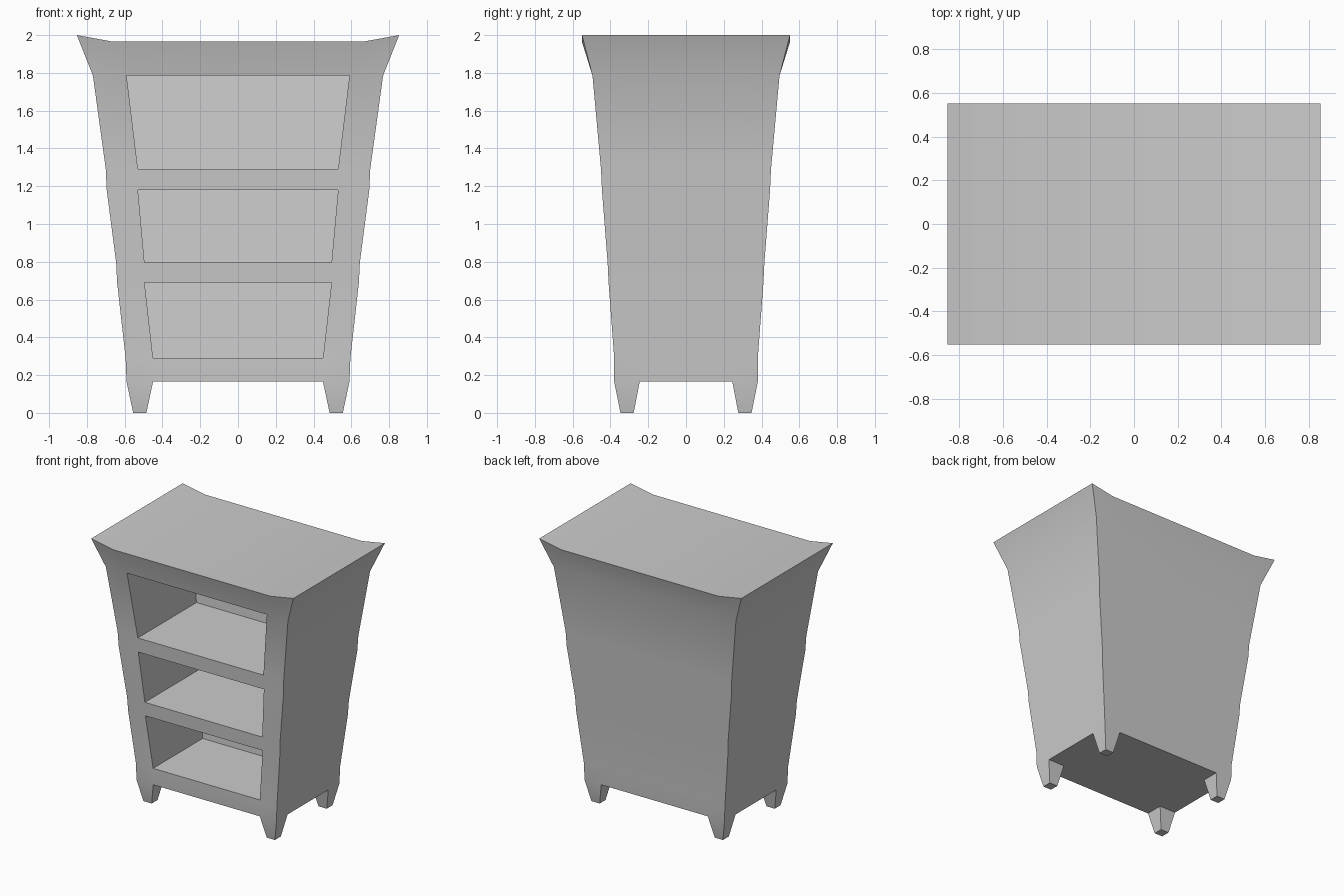
import bpy, bmesh, math

if "Cube" in bpy.data.objects:
    bpy.data.objects.remove(bpy.data.objects["Cube"])

# Body levels: height, half width, half width of the inner columns, half depth
LEVELS = [
    (0.165, 0.59, 0.45, 0.38),
    (0.29, 0.595, 0.45, 0.38),
    (0.69, 0.64, 0.495, 0.41),
    (0.795, 0.645, 0.495, 0.415),
    (1.18, 0.695, 0.53, 0.445),
    (1.29, 0.70, 0.53, 0.45),
    (1.785, 0.768, 0.59, 0.495),
    (2.0, 0.853, 0.66, 0.551),
]
OPENINGS = (1, 3, 5)     # levels where an open shelf starts
SAG = 0.035              # dip of the top between its raised ends
RIM = ([(i, 0) for i in range(4)] + [(3, 1), (3, 2)] +
       [(i, 3) for i in (3, 2, 1, 0)] + [(0, 2), (0, 1)])

bm = bmesh.new()


def level_grid(z, hx, ix, hy, sag=0.0):
    """4 x 4 grid of vertices for one height."""
    xs, ys = (-hx, -ix, ix, hx), (-hy, -hy * 0.645, hy * 0.645, hy)
    return {(i, j): bm.verts.new((xs[i], ys[j], z - (sag if i in (1, 2) else 0)))
            for i in range(4) for j in range(4)}


def cell(g, i, j):
    return [g[i, j], g[i + 1, j], g[i + 1, j + 1], g[i, j + 1]]


def skirt(a, b):
    """Walls between two closed loops of vertices."""
    for k in range(len(a)):
        n = (k + 1) % len(a)
        bm.faces.new((a[k], a[n], b[n], b[k]))


grids = [level_grid(*lv, sag=SAG if lv[0] == 2.0 else 0) for lv in LEVELS]

# Outer walls, with recessed shelves in the front
for k in range(len(grids) - 1):
    lo, hi = grids[k], grids[k + 1]
    for n, p in enumerate(RIM):
        q = RIM[(n + 1) % len(RIM)]
        loop = [lo[p], lo[q], hi[q], hi[p]]
        if p == (1, 0) and k in OPENINGS:
            back = [bm.verts.new((v.co.x, -0.57 * v.co.y, v.co.z)) for v in loop]
            skirt(loop, back)
            bm.faces.new(back)
        else:
            bm.faces.new(loop)

# Top, underside and four tapered feet
for i in range(3):
    for j in range(3):
        bm.faces.new(cell(grids[-1], i, j))
        under = cell(grids[0], i, j)
        if i == 1 or j == 1:
            bm.faces.new(under)
            continue
        sx, sy = i - 1, j - 1
        foot = []
        for v in under:
            x = 0.555 if abs(v.co.x) > 0.5 else 0.485
            y = 0.347 if abs(v.co.y) > 0.3 else 0.277
            foot.append(bm.verts.new((sx * x, sy * y, 0)))
        skirt(under, foot)
        bm.faces.new(foot)

bmesh.ops.delete(bm, geom=[v for v in bm.verts if not v.link_faces], context='VERTS')
bmesh.ops.recalc_face_normals(bm, faces=bm.faces[:])
mesh = bpy.data.meshes.new("shelf_cabinet")
bm.to_mesh(mesh)
bm.free()

cabinet = bpy.data.objects.new("shelf_cabinet", mesh)
bpy.context.collection.objects.link(cabinet)
bpy.context.view_layer.objects.active = cabinet
cabinet.select_set(True)
bpy.ops.object.shade_smooth_by_angle(angle=math.radians(30))
